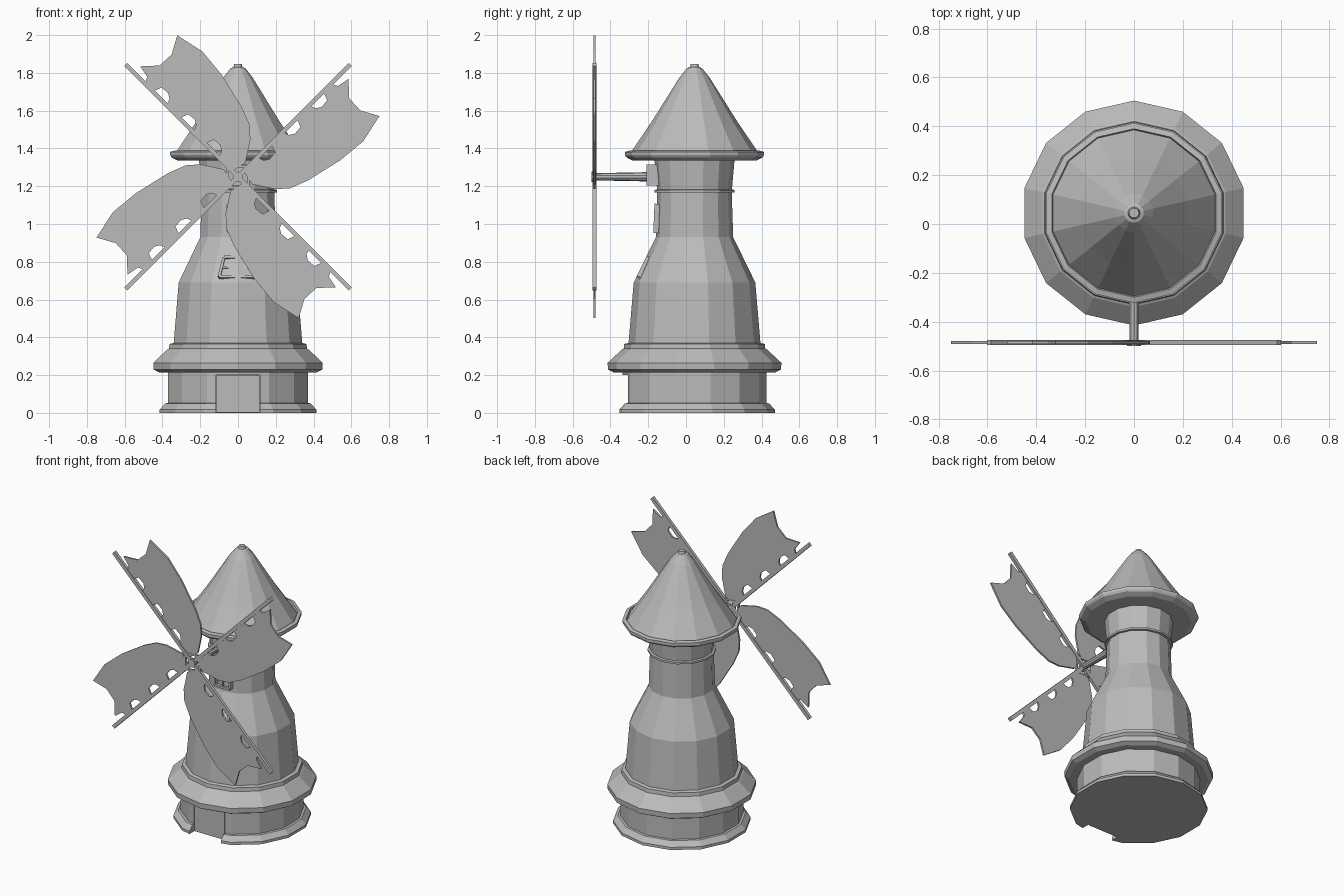
import bpy, bmesh, math
from mathutils import Matrix, Vector

cube = bpy.data.objects.get("Cube")
if cube:
    bpy.data.objects.remove(cube)

SIDES, CY = 14, 0.045          # tower facets and tower axis
HUB = Vector((0, -0.485, 1.25))

grey = bpy.data.materials.new("stone_grey")
grey.use_nodes = True
grey.diffuse_color = (0.5, 0.5, 0.5, 1)
grey.node_tree.nodes["Principled BSDF"].inputs["Base Color"].default_value = (0.5, 0.5, 0.5, 1)


def finish(name, bm):
    bmesh.ops.recalc_face_normals(bm, faces=bm.faces)
    mesh = bpy.data.meshes.new(name)
    bm.to_mesh(mesh)
    bm.free()
    mesh.materials.append(grey)
    ob = bpy.data.objects.new(name, mesh)
    bpy.context.collection.objects.link(ob)
    return ob


def lathe(name, profile, sides=SIDES):
    """Closed turned solid from (radius, height) points, bottom to top."""
    bm = bmesh.new()
    rings = []
    for r, z in profile:
        angles = [math.tau * i / sides for i in range(sides)]
        rings.append([bm.verts.new((r * math.sin(a), CY + r * math.cos(a), z)) for a in angles])
    for low, high in zip(rings, rings[1:]):
        for i in range(sides):
            j = (i + 1) % sides
            bm.faces.new((low[i], low[j], high[j], high[i]))
    bm.faces.new(rings[0])
    bm.faces.new(rings[-1])
    return finish(name, bm)


def add_box(bm, center, size, matrix=Matrix()):
    bmesh.ops.create_cube(bm, size=1, matrix=matrix @ Matrix.Translation(center)
                          @ Matrix.Diagonal((*size, 1)))


def box(name, center, size):
    bm = bmesh.new()
    add_box(bm, center, size)
    return finish(name, bm)


def rod(name, r1, r2, y1, y2, sides):
    """Round bar along y through the hub axis."""
    bm = bmesh.new()
    place = Matrix.Translation((0, (y1 + y2) / 2, HUB.z)) @ Matrix.Rotation(math.pi / 2, 4, 'X')
    bmesh.ops.create_cone(bm, cap_ends=True, segments=sides, radius1=r2, radius2=r1,
                          depth=abs(y2 - y1), matrix=place)
    return finish(name, bm)


def window(name, center, tilt, bottom, top, height):
    """Framed four-pane window, leaning back by tilt."""
    bm = bmesh.new()
    m = Matrix.Translation(center) @ Matrix.Rotation(-tilt, 4, 'X')
    bar, h = 0.014, height / 2
    add_box(bm, (0, 0, 0), (bar * 0.7, 0.02, height), m)
    add_box(bm, (0, 0, 0), (bottom + top, 0.02, bar * 0.7), m)
    add_box(bm, (0, 0, -h), (2 * bottom, 0.03, bar), m)
    add_box(bm, (0, 0, h), (2 * top, 0.03, bar), m)
    lean = math.atan2(bottom - top, height)
    for s in (-1, 1):
        side = m @ Matrix.Translation((s * (bottom + top) / 2, 0, 0)) @ Matrix.Rotation(-s * lean, 4, 'Y')
        add_box(bm, (0, 0, 0), (bar, 0.03, height), side)
    add_box(bm, (0, 0.012, 0), (2 * top, 0.008, height), m)
    return finish(name, bm)


# Tower
base = lathe("base_wall", [(0.425, 0), (0.425, 0.018), (0.395, 0.05), (0.38, 0.052), (0.38, 0.23)])
lathe("base_ledge", [(0.43, 0.215), (0.458, 0.23), (0.46, 0.265), (0.385, 0.335),
                     (0.375, 0.34), (0.372, 0.365), (0.35, 0.37)])
lathe("tower_body", [(0.35, 0.36), (0.322, 0.69), (0.205, 0.93), (0.197, 1.17), (0.212, 1.34)])
lathe("neck_band", [(0.19, 1.165), (0.212, 1.167), (0.212, 1.18), (0.19, 1.185)])
lathe("roof", [(0.325, 1.335), (0.36, 1.352), (0.368, 1.365), (0.368, 1.382), (0.345, 1.388),
               (0.34, 1.375), (0.228, 1.54), (0.08, 1.775), (0.04, 1.825), (0.025, 1.83),
               (0.02, 1.847)])

# Doorway
cutter = box("doorway_cutter", (0, -0.4, 0.05), (0.235, 0.22, 0.3))
cutter.hide_render = True
cutter.hide_set(True)
cut = base.modifiers.new("doorway", 'BOOLEAN')
cut.object, cut.operation, cut.solver = cutter, 'DIFFERENCE', 'EXACT'
box("door", (0, -0.295, 0.1), (0.225, 0.02, 0.195))

# Windows
window("lower_window", (0, -0.222, 0.768), 0.46, 0.1, 0.075, 0.115)
window("upper_window", (0, -0.155, 1.03), 0.04, 0.055, 0.055, 0.14)

# Shaft, bearing and hub
box("shaft_bearing", (0, -0.175, 1.26), (0.1, 0.07, 0.11))
rod("shaft", 0.019, 0.025, -0.485, -0.18, 10)
rod("hub_cap", 0.028, 0.028, -0.5, -0.475, 8)

# Sail outline: u runs along the spar, v runs clockwise from it
outline = [(0.78, 0.047), (0.71, 0.123), (0.706, 0.209), (0.757, 0.302), (0.602, 0.336),
           (0.444, 0.321), (0.25, 0.276), (0.153, 0.239), (0.093, 0.186), (0.025, 0.081),
           (0.04, 0.008)]
for u in (0.2, 0.39, 0.59):    # hexagonal gaps beside the spar
    outline += [(u - 0.052, 0.008), (u - 0.042, 0.035), (u - 0.015, 0.052),
                (u + 0.03, 0.048), (u + 0.045, 0.008)]
outline += [(0.7, 0.008), (0.715, 0.035)]

for k, name in enumerate(("up_left", "up_right", "down_right", "down_left")):
    a = math.radians(135 - 90 * k)
    along = Vector((math.cos(a), 0, math.sin(a)))
    across = Vector((math.sin(a), 0, -math.cos(a)))

    bm = bmesh.new()
    face = bm.faces.new([bm.verts.new(HUB + u * along + v * across + Vector((0, -0.006, 0)))
                         for u, v in outline])
    new = bmesh.ops.extrude_face_region(bm, geom=[face])["geom"]
    bmesh.ops.translate(bm, vec=(0, 0.012, 0),
                        verts=[g for g in new if isinstance(g, bmesh.types.BMVert)])
    finish(name + "_sail", bm)

    # Spar and the small brace linking it to the next one
    bm = bmesh.new()
    turn = Matrix.Translation(HUB) @ Matrix.Rotation(-a, 4, 'Y')
    add_box(bm, (0.43, 0, 0), (0.82, 0.02, 0.024), turn)
    brace = Matrix.Translation(HUB) @ Matrix.Rotation(math.pi / 2 * k, 4, 'Y')
    add_box(bm, (0, 0, 0.055), (0.12, 0.016, 0.012), brace)
    finish(name + "_spar", bm)
